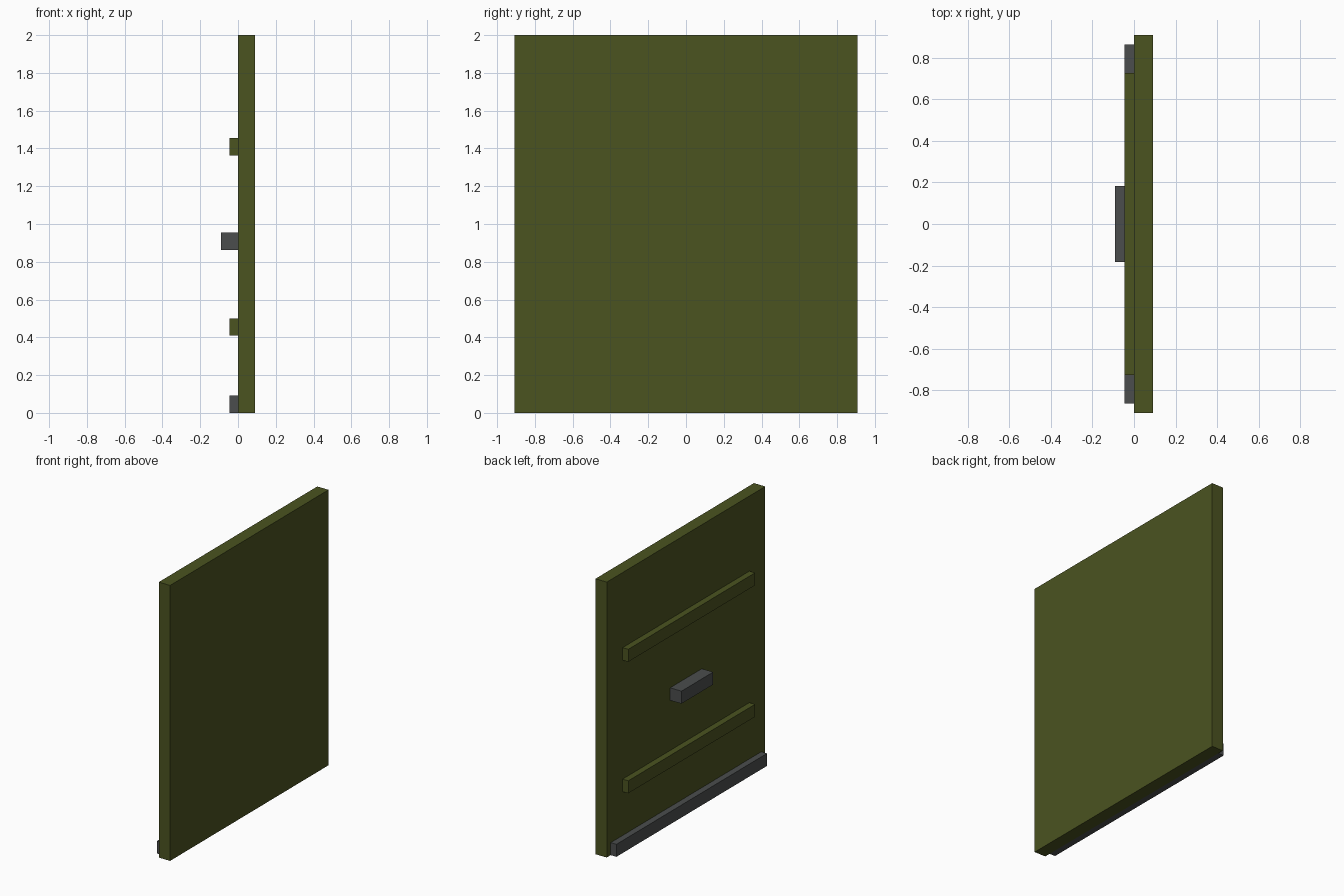
import bpy
import bmesh

if "Cube" in bpy.data.objects:
    bpy.data.objects.remove(bpy.data.objects["Cube"])

U = 1 / 11  # thickness unit of the model


def material(name, rgb):
    m = bpy.data.materials.new(name)
    m.diffuse_color = (*rgb, 1)
    m.use_nodes = True
    m.node_tree.nodes["Principled BSDF"].inputs["Base Color"].default_value = m.diffuse_color
    return m


olive = material("olive green", (0.070, 0.0865, 0.0144))
grey = material("dark grey", (0.070, 0.075, 0.075))


def box(name, x, y, z, mat):
    """Box spanning the (min, max) range given on each axis."""
    bm = bmesh.new()
    bmesh.ops.create_cube(bm, size=1)
    for v in bm.verts:
        v.co = [r[0] if c < 0 else r[1] for c, r in zip(v.co, (x, y, z))]
    me = bpy.data.meshes.new(name)
    bm.to_mesh(me)
    bm.free()
    me.materials.append(mat)
    ob = bpy.data.objects.new(name, me)
    bpy.context.collection.objects.link(ob)


# Main door slab
box("panel", (0, U), (-10 * U, 10 * U), (0, 2), olive)

# Two horizontal reinforcing ribs
for name, z in (("lower_rib", 4.5 * U), ("upper_rib", 15 * U)):
    box(name, (-U / 2, 0), (-8 * U, 8 * U), (z, z + U), olive)

# Handle block in the middle
box("handle", (-U, 0), (-2 * U, 2 * U), (9.5 * U, 10.5 * U), grey)

# Hinge bar along the bottom edge
box("bottom_bar", (-U / 2, 0), (-9.5 * U, 9.5 * U), (0, U), grey)
